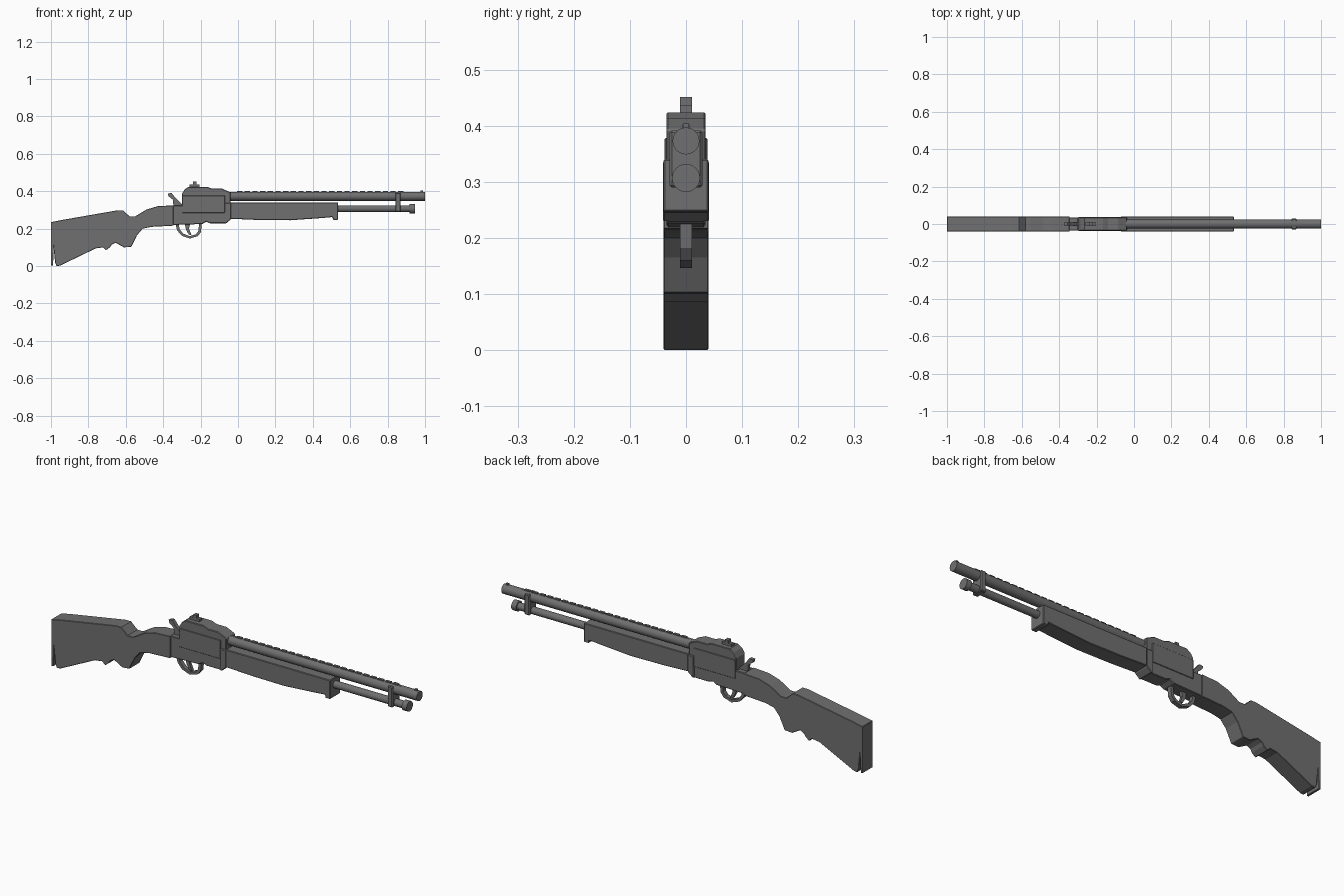
import bpy, bmesh, math
from mathutils import Matrix

cube = bpy.data.objects.get("Cube")
if cube:
    bpy.data.objects.remove(cube, do_unlink=True)

metal = bpy.data.materials.new("plain grey")
metal.use_nodes = True
GREY = (0.16, 0.16, 0.16, 1)
metal.diffuse_color = GREY
metal.node_tree.nodes["Principled BSDF"].inputs["Base Color"].default_value = GREY


def finish(name, bm, bevel=0, smooth=False):
    bmesh.ops.recalc_face_normals(bm, faces=bm.faces)
    mesh = bpy.data.meshes.new(name)
    bm.to_mesh(mesh)
    bm.free()
    mesh.materials.append(metal)
    ob = bpy.data.objects.new(name, mesh)
    bpy.context.collection.objects.link(ob)
    if bevel:
        mod = ob.modifiers.new("soft edges", "BEVEL")
        mod.width = bevel
        mod.segments = 1
        mod.limit_method = "ANGLE"
        mod.angle_limit = math.radians(50)
    if smooth:
        bpy.ops.object.select_all(action="DESELECT")
        ob.select_set(True)
        bpy.context.view_layer.objects.active = ob
        bpy.ops.object.shade_smooth_by_angle(angle=math.radians(35))
    return ob


def slab(name, outline, half, bevel=0):
    """Side outline in x, z extruded evenly to both sides."""
    bm = bmesh.new()
    face = bm.faces.new([bm.verts.new((x, -half, z)) for x, z in outline])
    out = bmesh.ops.extrude_face_region(bm, geom=[face])
    verts = [v for v in out["geom"] if isinstance(v, bmesh.types.BMVert)]
    bmesh.ops.translate(bm, verts=verts, vec=(0, 2 * half, 0))
    bmesh.ops.triangulate(bm, faces=[f for f in bm.faces if len(f.verts) > 4])
    bmesh.ops.recalc_face_normals(bm, faces=bm.faces)
    return finish(name, bm, bevel)


def box(name, x0, x1, z0, z1, half, bevel=0):
    return slab(name, [(x0, z0), (x1, z0), (x1, z1), (x0, z1)], half, bevel)


def tube(name, x0, x1, z, radius):
    bm = bmesh.new()
    bmesh.ops.create_cone(bm, cap_ends=True, segments=24, radius1=radius,
                          radius2=radius, depth=x1 - x0)
    bm.transform(Matrix.Translation(((x0 + x1) / 2, 0, z))
                 @ Matrix.Rotation(math.pi / 2, 4, "Y"))
    return finish(name, bm, smooth=True)


# Shoulder stock with slotted butt and finger notches
slab("stock", [
    (-1, .235), (-.945, .246), (-.645, .298), (-.615, .298), (-.58, .266),
    (-.55, .266), (-.49, .302), (-.43, .32), (-.345, .325), (-.345, .216),
    (-.46, .21), (-.51, .2), (-.54, .165), (-.57, .103), (-.61, .1),
    (-.655, .125), (-.675, .115), (-.685, .1), (-.705, .085), (-.72, .1),
    (-.76, .095), (-.95, .003), (-.97, 0), (-.978, .02), (-.985, .09),
    (-.989, .003), (-1, .003)], .04, .002)

# Receiver, its front collar and raised side panel
slab("receiver", [
    (-.348, .325), (-.3, .325), (-.3, .385), (-.285, .41), (-.265, .424),
    (-.165, .424), (-.14, .414), (-.085, .414), (-.04, .394), (-.04, .25),
    (-.065, .229), (-.15, .229), (-.17, .237), (-.19, .225), (-.348, .22)],
    .035, .003)
slab("receiver_collar", [
    (-.07, .23), (-.062, .23), (-.038, .25), (-.038, .338), (-.07, .338)],
    .041, .003)
box("side_panel", -.298, -.07, .285, .378, .038, .002)

# Hammer
slab("hammer", [
    (-.375, .388), (-.355, .391), (-.335, .365), (-.298, .33), (-.298, .315),
    (-.345, .315), (-.348, .355), (-.372, .374)], .009)

# Rear sight
box("rear_sight_base", -.258, -.205, .42, .436, .011)
box("rear_sight_post", -.24, -.222, .43, .451, .011)

# Trigger guard loop and trigger
slab("trigger_guard", [
    (-.335, .228), (-.325, .19), (-.3, .162), (-.258, .147), (-.215, .16),
    (-.198, .182), (-.194, .228), (-.208, .228), (-.212, .187),
    (-.225, .17), (-.258, .16), (-.293, .174), (-.312, .197),
    (-.318, .228)], .011)
slab("trigger", [
    (-.285, .23), (-.255, .23), (-.262, .2), (-.248, .165),
    (-.263, .168), (-.278, .195)], .008)

# Sliding fore-end grip
slab("fore_end", [
    (-.04, .341), (.535, .341), (.535, .247), (.508, .247), (.505, .262),
    (.45, .257), (.28, .245), (.1, .247), (-.04, .253)], .04, .003)

# Barrel and magazine tube
tube("barrel", -.05, 1, .373, .024)
tube("magazine_tube", .5, .93, .307, .018)
tube("magazine_cap", .918, .945, .307, .025)
box("barrel_clamp", .842, .87, .29, .392, .029, .004)

# Ventilated rib along the barrel and front bead
box("rib_base", -.04, .9, .392, .397, .005)
for i in range(22):
    x = -.005 + i * .041
    box(f"rib_tooth_{i + 1}", x, x + .028, .395, .402, .006)
box("front_bead", .975, .988, .392, .404, .005)
